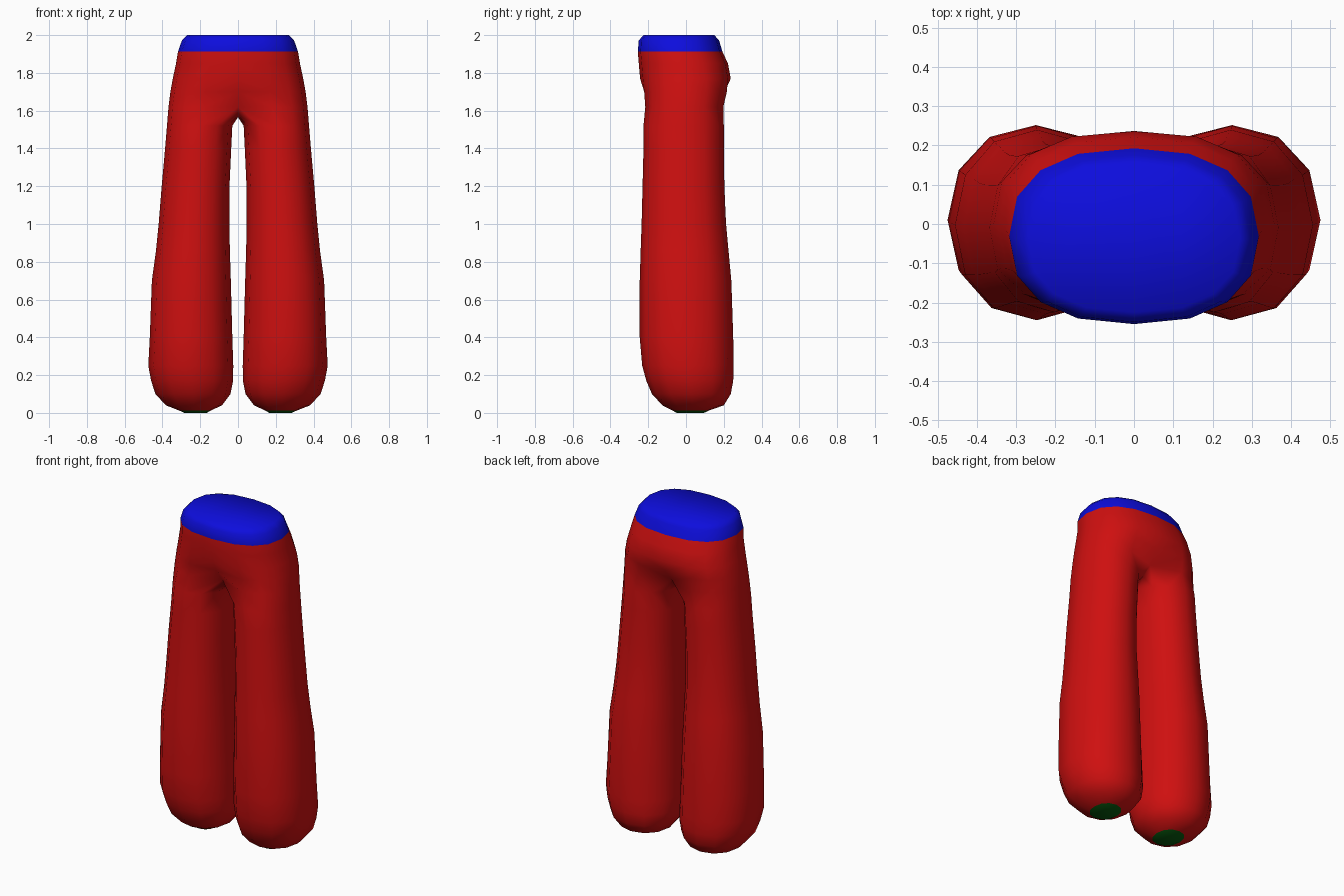
import bpy, bmesh, math
from mathutils import Matrix

if "Cube" in bpy.data.objects:
    bpy.data.objects.remove(bpy.data.objects["Cube"])

# Materials
def material(name, rgb):
    m = bpy.data.materials.new(name)
    m.diffuse_color = (*rgb, 1)
    m.use_nodes = True
    m.node_tree.nodes["Principled BSDF"].inputs["Base Color"].default_value = m.diffuse_color
    return m

RED, BLUE, GREEN = 0, 1, 2
mats = [material("red cloth", (0.62, 0.005, 0.005)),
        material("blue waistband", (0.004, 0.004, 0.72)),
        material("green sole", (0.002, 0.1, 0.004))]

bm = bmesh.new()

def curve(angle, n):
    c, s = math.cos(angle), math.sin(angle)
    return (math.copysign(abs(c) ** (2 / n), c), math.copysign(abs(s) ** (2 / n), s))

def hip_ring(z, a, front, back, n=2.4, dent=None):
    """Half ring of 9 points from front centre round the +x side to back centre."""
    out = []
    for i in range(9):
        cx, cy = curve(math.radians(-90 + 22.5 * i), n)
        y = (front + back) / 2 + (back - front) / 2 * cy
        if dent and i in (0, 8):
            y = dent[0] if i == 0 else dent[1]
        out.append(bm.verts.new((0 if i in (0, 8) else a * cx, y, z)))
    return out

def leg_ring(z, inner, outer, front, back):
    """Full ring of 12 points, starting at the inner front."""
    out = []
    for i in range(12):
        cx, cy = curve(math.radians(-120 + 30 * i), 2.15)
        out.append(bm.verts.new(((inner + outer) / 2 + (outer - inner) / 2 * cx,
                                 (front + back) / 2 + (back - front) / 2 * cy, z)))
    return out

def bridge(r0, r1, mat, closed):
    n = len(r0)
    for i in range(n if closed else n - 1):
        j = (i + 1) % n
        bm.faces.new((r0[i], r0[j], r1[j], r1[i])).material_index = mat

# Waistband and hips, top to crotch
hips = [hip_ring(2.0, 0.27, -0.225, 0.15),
        hip_ring(1.972, 0.297, -0.25, 0.175),
        hip_ring(1.912, 0.318, -0.255, 0.193),
        hip_ring(1.85, 0.328, -0.25, 0.222),
        hip_ring(1.77, 0.345, -0.243, 0.237, 2.5),
        hip_ring(1.70, 0.358, -0.235, 0.23, 2.6, (-0.21, 0.205)),
        hip_ring(1.62, 0.368, -0.228, 0.21, 2.7, (-0.15, 0.14))]
bm.faces.new(hips[0]).material_index = BLUE
for k in range(len(hips) - 1):
    bridge(hips[k], hips[k + 1], BLUE if k < 2 else RED, False)

# Crotch seam closes the last hip ring into a leg ring
seam = [bm.verts.new((0, y, z)) for y, z in ((0.08, 1.575), (0, 1.565), (-0.09, 1.575))]
last = hips[-1] + seam

# Leg: height, inner x, outer x, front y, back y
legs = [(1.52, 0.03, 0.376, -0.225, 0.2), (1.4, 0.036, 0.386, -0.225, 0.2),
        (1.2, 0.045, 0.404, -0.23, 0.203), (1.0, 0.046, 0.42, -0.235, 0.212),
        (0.86, 0.043, 0.434, -0.24, 0.225), (0.7, 0.038, 0.456, -0.245, 0.24),
        (0.4, 0.03, 0.467, -0.245, 0.25), (0.25, 0.025, 0.475, -0.232, 0.252),
        (0.17, 0.026, 0.46, -0.21, 0.25), (0.1, 0.04, 0.437, -0.18, 0.237),
        (0.04, 0.085, 0.382, -0.125, 0.2), (0.012, 0.145, 0.31, -0.07, 0.12),
        (0.0, 0.165, 0.285, -0.05, 0.095)]
for k, row in enumerate(legs):
    ring = leg_ring(*row)
    bridge(last, ring, GREEN if k == len(legs) - 1 else RED, True)
    last = ring
bm.faces.new(last).material_index = GREEN

# Mirror to the other side
bmesh.ops.mirror(bm, geom=bm.verts[:] + bm.edges[:] + bm.faces[:],
                 matrix=Matrix.Identity(4), axis='X', merge_dist=0.0005)
bmesh.ops.remove_doubles(bm, verts=bm.verts[:], dist=0.0001)
bmesh.ops.recalc_face_normals(bm, faces=bm.faces[:])
for f in bm.faces:
    f.smooth = True

mesh = bpy.data.meshes.new("trousers")
bm.to_mesh(mesh)
bm.free()
for m in mats:
    mesh.materials.append(m)
bpy.context.collection.objects.link(bpy.data.objects.new("trousers", mesh))
